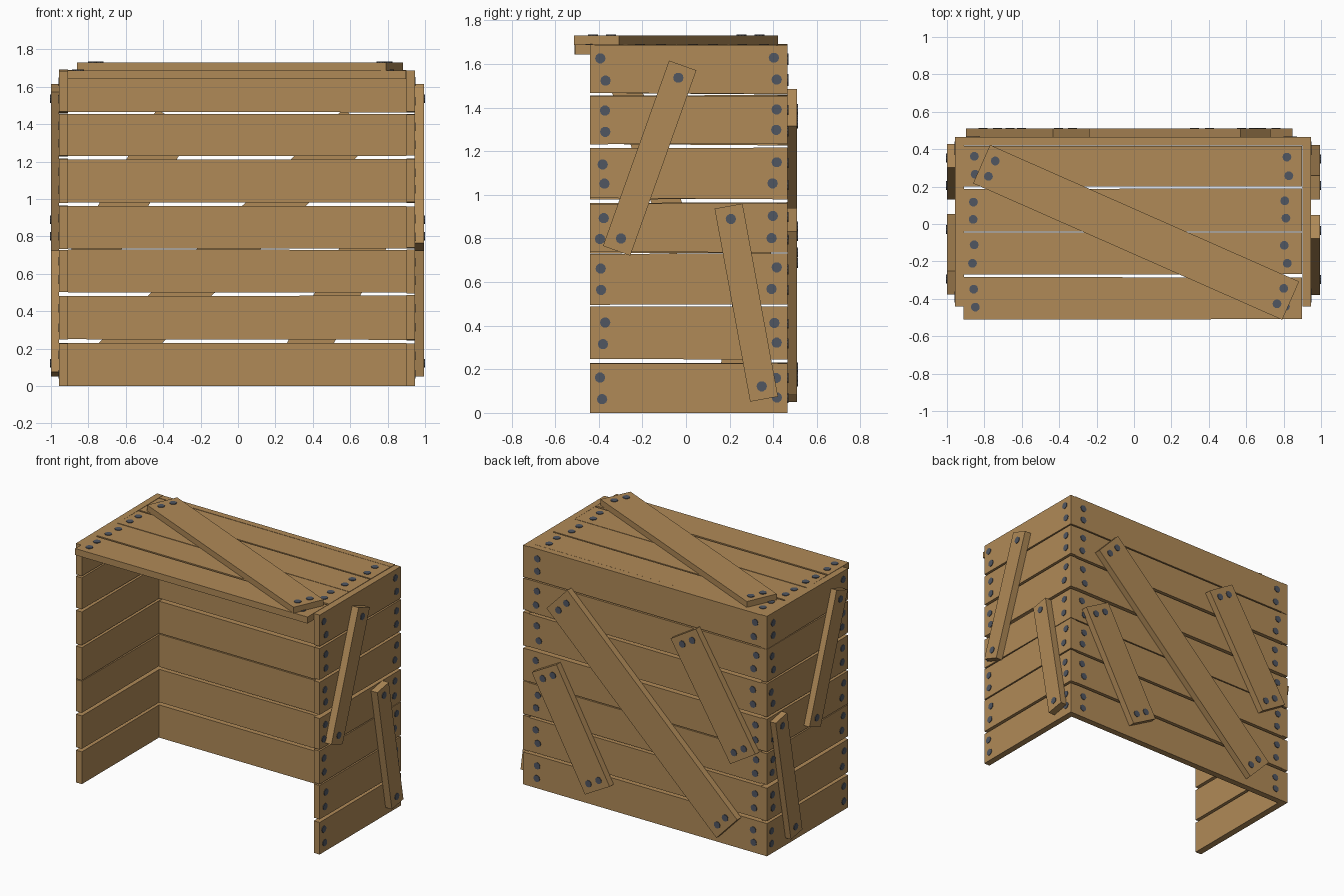
import bpy, bmesh, math, random
from mathutils import Vector

if "Cube" in bpy.data.objects:
    bpy.data.objects.remove(bpy.data.objects["Cube"])

random.seed(4)


def material(name, rgb):
    m = bpy.data.materials.new(name)
    m.diffuse_color = (*rgb, 1)
    m.use_nodes = True
    m.node_tree.nodes["Principled BSDF"].inputs["Base Color"].default_value = m.diffuse_color
    return m


WOOD = material("warm wood", (0.434, 0.254, 0.096))
IRON = material("dark iron", (0.080, 0.092, 0.120))

# each panel maps a flat (a, b) position and a depth to 3D
MAP = {
    "side": lambda a, b, d: Vector((d, a, b)),
    "back": lambda a, b, d: Vector((a, d, b)),
    "top": lambda a, b, d: Vector((a, b, d)),
}


def finish(name, bm, mat):
    bmesh.ops.recalc_face_normals(bm, faces=bm.faces)
    me = bpy.data.meshes.new(name)
    bm.to_mesh(me)
    bm.free()
    me.materials.append(mat)
    ob = bpy.data.objects.new(name, me)
    bpy.context.collection.objects.link(ob)
    return ob


def prism(bm, face, pts, d0, d1):
    lo = [bm.verts.new(MAP[face](a, b, d0)) for a, b in pts]
    hi = [bm.verts.new(MAP[face](a, b, d1)) for a, b in pts]
    bm.faces.new(lo)
    bm.faces.new(hi[::-1])
    n = len(pts)
    for i in range(n):
        j = (i + 1) % n
        bm.faces.new((lo[i], lo[j], hi[j], hi[i]))


def nails(name, face, centres, depth, out):
    # flat round nail heads sitting just proud of the outer surface
    bm = bmesh.new()
    for a, b in centres:
        ring = [(a + 0.024 * math.cos(t * math.tau / 10),
                 b + 0.024 * math.sin(t * math.tau / 10)) for t in range(10)]
        prism(bm, face, ring, depth - out * 0.006, depth + out * 0.004)
    finish(name, bm, IRON)


def plank(name, face, a0, a1, b0, b1, inner, outer, ends, jitter=0.005):
    # slightly uneven horizontal plank with two nails near each end
    j = lambda: random.uniform(-jitter, jitter)
    bot = (0, 0) if b0 == 0 else (j(), j())
    pts = [(a0, b0 + bot[0]), (a1, b0 + bot[1]), (a1, b1 + j()), (a0, b1 + j())]
    bm = bmesh.new()
    prism(bm, face, pts, inner, outer)
    finish(name, bm, WOOD)
    mid = (b0 + b1) / 2
    spots = [(e + random.uniform(-0.014, 0.014), mid + s * 0.048 + random.uniform(-.006, .006))
             for e in ends for s in (-1, 1)]
    nails(name + "_nails", face, spots, outer, 1 if outer > inner else -1)


def brace(name, face, p, q, width, inner, outer, across):
    # diagonal batten between two end centres
    p, q = Vector(p), Vector(q)
    u = (q - p).normalized()
    v = Vector((-u.y, u.x))
    h = v * width / 2
    bm = bmesh.new()
    prism(bm, face, [tuple(c) for c in (p - h, q - h, q + h, p + h)], inner, outer)
    finish(name, bm, WOOD)
    spots = [tuple(e + v * k) for e in (p + u * 0.06, q - u * 0.06) for k in across]
    nails(name + "_nails", face, spots, outer, 1 if outer > inner else -1)


# stacked planks: two sides and the back
ROWS = [(0, .23), (.248, .483), (.5, .728), (.735, .963), (.98, 1.212), (1.229, 1.456), (1.464, 1.688)]
for i, (z0, z1) in enumerate(ROWS, 1):
    plank(f"right_plank_{i}", "side", -.44, .465, z0, z1, .90, .945, (-.382, .405))
    plank(f"left_plank_{i}", "side", -.44, .465, z0, z1, -.91, -.957, (-.382, .405))
    plank(f"back_plank_{i}", "back", -.91, .90, z0, z1, .42, .465, (-.86, .835), 0.002)

# top planks set between the sides, the front one overhanging
for i, (y0, y1) in enumerate([(-.51, -.285), (-.27, -.046), (-.04, .188), (.2, .42)], 1):
    plank(f"top_plank_{i}", "top", -.912, .898, y0, y1, 1.642, 1.688, (-.862, .815), 0.002)

# diagonal braces
PAIR = (-.045, .045)
brace("top_brace", "top", (-.815, .32), (.8375, -.41), .224, 1.686, 1.73, PAIR)
brace("back_long_brace", "back", (.65, 1.40), (-.675, .135), .235, .465, .51, PAIR)
brace("back_upper_brace", "back", (-.335, 1.42), (-.80, .66), .23, .465, .51, PAIR)
brace("back_lower_brace", "back", (.75, .885), (.335, .135), .22, .465, .51, PAIR)
brace("right_upper_brace", "side", (-.015, 1.593), (-.318, .743), .133, .945, .995, (0,))
brace("right_lower_brace", "side", (.195, .948), (.358, .063), .13, .945, .995, (0,))
brace("left_upper_brace", "side", (-.313, 1.593), (-.01, .743), .133, -.957, -1.0, (0,))
brace("left_lower_brace", "side", (.365, .948), (.195, .063), .13, -.957, -1.0, (0,))
